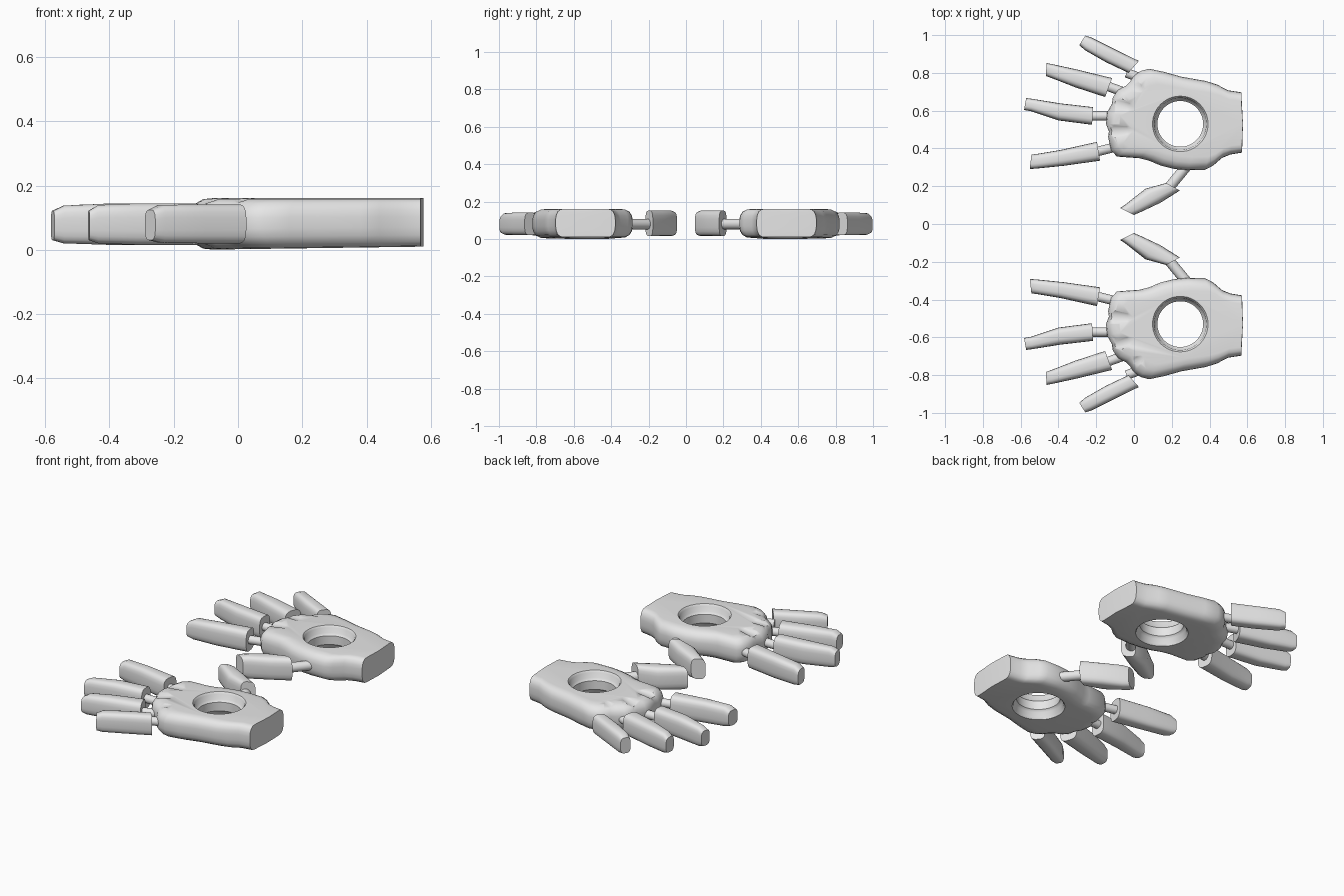
import bpy, bmesh, math
from mathutils import Vector

if "Cube" in bpy.data.objects:
    bpy.data.objects.remove(bpy.data.objects["Cube"])

grey = bpy.data.materials.new("light_grey")
grey.diffuse_color = (0.8, 0.8, 0.8, 1)
grey.use_nodes = True
grey.node_tree.nodes["Principled BSDF"].inputs["Base Color"].default_value = grey.diffuse_color
TURN = [(math.cos(k * math.tau / 48), math.sin(k * math.tau / 48)) for k in range(48)]


def loft(name, rings):
    """Closed solid through a list of equal-length point rings."""
    bm = bmesh.new()
    loops = [[bm.verts.new(p) for p in r] for r in rings]
    n = len(loops[0])
    for a, b in zip(loops, loops[1:]):
        for i in range(n):
            bm.faces.new((a[i], a[(i + 1) % n], b[(i + 1) % n], b[i]))
    bm.faces.new(loops[0])
    bm.faces.new(loops[-1])
    bmesh.ops.recalc_face_normals(bm, faces=bm.faces)
    me = bpy.data.meshes.new(name)
    bm.to_mesh(me)
    bm.free()
    me.materials.append(grey)
    ob = bpy.data.objects.new(name, me)
    bpy.context.collection.objects.link(ob)
    return ob


def rod(name, sections):
    """Round rod through (centre, radius, flatness) sections."""
    ps = [Vector(c) for c, r, f in sections]
    side = (ps[-1] - ps[0]).cross(Vector((0, 0, 1))).normalized()
    return loft(name, [[p + side * r * c + Vector((0, 0, r * f * d)) for c, d in TURN[::3]]
                       for p, (_, r, f) in zip(ps, sections)])


def activate(ob):
    bpy.ops.object.select_all(action='DESELECT')
    ob.select_set(True)
    bpy.context.view_layer.objects.active = ob


def finish(ob, deg=38):
    """Smooth shading, then a mirrored copy for the other hand."""
    activate(ob)
    bpy.ops.object.shade_smooth_by_angle(angle=math.radians(deg))
    twin = ob.copy()
    twin.data = ob.data.copy()
    twin.name = ob.name.replace("left", "right")
    bm = bmesh.new()
    bm.from_mesh(twin.data)
    for v in bm.verts:
        v.co.y = -v.co.y
    bmesh.ops.reverse_faces(bm, faces=bm.faces)
    bm.to_mesh(twin.data)
    bm.free()
    bpy.context.collection.objects.link(twin)


def cut(ob, cutter):
    m = ob.modifiers.new("cut", 'BOOLEAN')
    m.operation, m.object, m.solver = 'DIFFERENCE', cutter, 'EXACT'
    activate(ob)
    bpy.ops.object.modifier_apply(modifier=m.name)
    bpy.data.objects.remove(cutter)


# Palm outline, the wrist is the run of points with x > 0.55
OUTLINE = [(.08, .822), (.16, .805), (.25, .78), (.38, .757), (.44, .738), (.497, .708),
           (.568, .697), (.577, .53), (.572, .378), (.51, .368), (.466, .35), (.42, .31),
           (.376, .287), (.28, .285), (.21, .292), (.14, .31), (.08, .335), (.03, .348),
           (-.09, .357), (-.122, .39), (-.137, .46), (-.133, .49), (-.148, .53),
           (-.143, .59), (-.118, .635), (-.112, .67), (-.085, .71), (-.045, .73),
           (-.02, .755), (.0, .785), (.035, .81)]
# Rounded edge: inset, height fraction
EDGE = [(.07, 0), (.04, .02), (.017, .1), (.004, .24), (0, .4),
        (0, .62), (.004, .76), (.017, .9), (.04, .98), (.07, 1)]
# Stepped hole: radius, height
HOLE = [(.147, .2), (.147, .161), (.138, .15), (.134, .12), (.121, .108), (.121, .055),
        (.134, .043), (.138, .015), (.147, .004), (.147, -.04)]
# Grooves between the knuckles: outer end, inner end
GROOVES = [((-.19, .485), (.03, .50)), ((-.17, .665), (.03, .60)), ((-.07, .785), (.07, .69))]
# Finger sections base to tip: one side, other side, low z, high z
FINGERS = {
    "index": [((-.196, .435), (-.18, .335), .015, .145), ((-.39, .392), (-.37, .308), .015, .145),
              ((-.51, .372), (-.52, .293), .02, .14), ((-.543, .367), (-.552, .291), .03, .122)],
    "middle": [((-.217, .619), (-.222, .525), .015, .145), ((-.39, .639), (-.40, .548), .015, .145),
               ((-.54, .663), (-.545, .597), .02, .138), ((-.571, .667), (-.582, .603), .03, .122)],
    "ring": [((-.116, .773), (-.153, .672), .015, .145), ((-.31, .82), (-.31, .723), .015, .145),
             ((-.435, .847), (-.435, .772), .02, .14), ((-.462, .852), (-.467, .783), .03, .122)],
    "little": [((.026, .863), (-.03, .80), .02, .142), ((-.10, .925), (-.15, .857), .02, .142),
               ((-.225, .987), (-.26, .92), .022, .14), ((-.257, .998), (-.29, .947), .03, .125)],
    "thumb": [((.17, .217), (.243, .177), .015, .152), ((.06, .187), (.14, .112), .015, .152),
              ((-.05, .10), (.04, .065), .015, .152), ((-.074, .085), (0, .048), .022, .145)],
}
PINS = {"index": ((-.23, .375), (-.08, .412)), "middle": ((-.26, .572), (-.1, .572)),
        "ring": ((-.17, .74), (-.03, .69)), "little": ((-.04, .80), (.07, .76)),
        "thumb": ((.15, .15), (.29, .32))}

# Palm: outline stacked with rounded edges, the wrist end stays flat
rings = []
for inset, f in EDGE:
    ring = []
    for x, y in OUTLINE:
        px = .572 + (x - .572) * (1 - inset / .72)
        py = .535 + (y - .535) * (1 - inset / .25)
        low = .01 * (px + .148) / .72
        ring.append((px, py, low + f * (.161 - low)))
    rings.append(ring)
palm = loft("left_palm", rings)
# Hole through the palm
cut(palm, loft("hole_cutter", [[(.245 + r * c, .53 + r * d, z) for c, d in TURN]
                               for r, z in HOLE]))
# Shallow tapering grooves behind the knuckles
for (x0, y0), (x1, y1) in GROOVES:
    p, q = Vector((x0, y0, .168)), Vector((x1, y1, .17))
    cut(palm, rod("groove_cutter", [(p, .044, .75), (p.lerp(q, .4), .04, .6),
                                    (p.lerp(q, .7), .03, .5), (q, .004, .5)]))
finish(palm, 42)

# Fingers and their pins
for name, sections in FINGERS.items():
    rings = []
    for a, b, lo, hi in sections:
        a, b = Vector((*a, 0)), Vector((*b, 0))
        ring = []
        for k in range(20):                  # rounded-box section
            t = (k + .5) * math.tau / 20
            c, d = math.cos(t), math.sin(t)
            p = a.lerp(b, .5 + .5 * math.copysign(abs(c) ** .6, c))
            p.z = (lo + hi) / 2 + math.copysign(abs(d) ** .6, d) * (hi - lo) / 2
            ring.append(p)
        rings.append(ring)
    finish(loft(f"left_{name}_finger", rings))
    r = .028 if name == "thumb" else .025
    finish(rod(f"left_{name}_pin", [((*p, .08), r, 1) for p in PINS[name]]))
